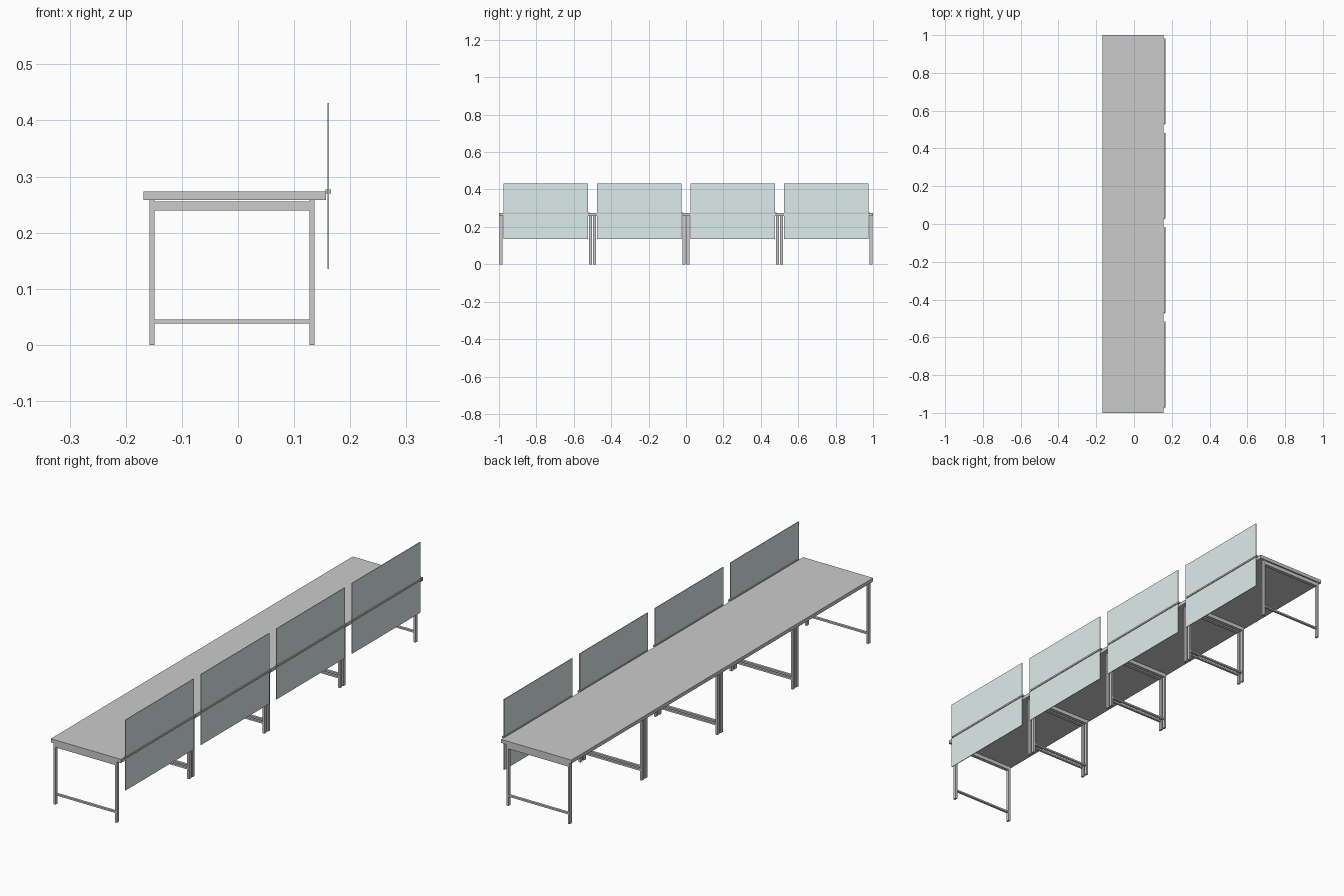
import bpy, bmesh
from mathutils import Vector

if "Cube" in bpy.data.objects:
    bpy.data.objects.remove(bpy.data.objects["Cube"])


def add_boxes(name, boxes, color=None):
    """One object from boxes given as (x0, x1, y0, y1, z0, z1)."""
    bm = bmesh.new()
    for x0, x1, y0, y1, z0, z1 in boxes:
        vs = bmesh.ops.create_cube(bm, size=1)["verts"]
        size = Vector((x1 - x0, y1 - y0, z1 - z0))
        mid = Vector((x0 + x1, y0 + y1, z0 + z1)) / 2
        for v in vs:
            v.co = v.co * size + mid
    mesh = bpy.data.meshes.new(name)
    bm.to_mesh(mesh)
    bm.free()
    ob = bpy.data.objects.new(name, mesh)
    bpy.context.collection.objects.link(ob)
    if color:
        mat = bpy.data.materials.new(name + "_material")
        mat.diffuse_color = color
        mat.use_nodes = True
        mat.node_tree.nodes["Principled BSDF"].inputs["Base Color"].default_value = mat.diffuse_color
        mesh.materials.append(mat)
        ob.data.materials[0] = mat
    return ob


# Long shared worktop
add_boxes("worktop", [(-0.168, 0.157, -1, 1, 0.258, 0.273)])

LEG_W = 0.0145   # leg width along the bench
GLASS = (0.73, 0.84, 0.83, 1)

for i in range(4):
    cy = -0.75 + 0.5 * i

    # Pair of leg frames under each desk bay
    for side, label in ((-1, "near"), (1, "far")):
        y = cy + side * 0.239
        a, b = y - LEG_W / 2, y + LEG_W / 2
        add_boxes(f"legs_{label}_{i + 1}", [
            (-0.158, -0.149, a, b, 0, 0.258),
            (0.127, 0.136, a, b, 0, 0.258)])
        add_boxes(f"top_rail_{label}_{i + 1}",
                  [(-0.149, 0.127, a, b, 0.240, 0.256)])
        add_boxes(f"foot_rail_{label}_{i + 1}",
                  [(-0.149, 0.127, y - 0.005, y + 0.005, 0.038, 0.045)])

    # Privacy screen hung on the long edge
    add_boxes(f"privacy_screen_{i + 1}",
              [(0.1595, 0.1625, cy - 0.226, cy + 0.226, 0.135, 0.431)], GLASS)

    # Clamp strip that holds the screen to the worktop
    add_boxes(f"screen_clamp_{i + 1}",
              [(0.156, 0.166, cy - 0.221, cy + 0.233, 0.270, 0.277)])
